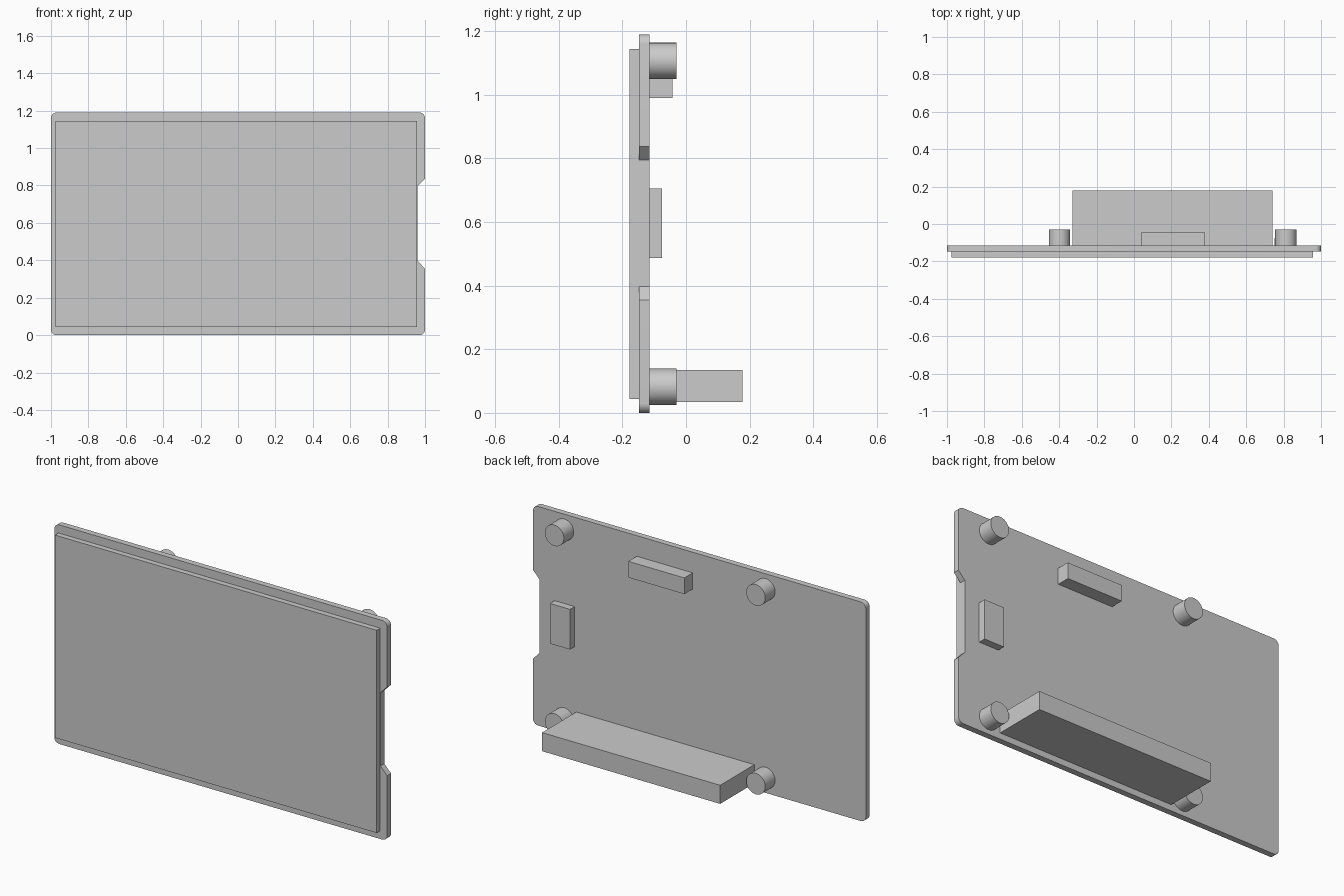
import bpy, bmesh, math

if "Cube" in bpy.data.objects:
    bpy.data.objects.remove(bpy.data.objects["Cube"])

BACK = -0.115   # rear face of the board
FRONT = -0.148  # front face of the board


def finish(name, bm, smooth=False):
    bmesh.ops.recalc_face_normals(bm, faces=bm.faces)
    mesh = bpy.data.meshes.new(name)
    bm.to_mesh(mesh)
    bm.free()
    ob = bpy.data.objects.new(name, mesh)
    bpy.context.collection.objects.link(ob)
    if smooth:
        bpy.ops.object.select_all(action='DESELECT')
        ob.select_set(True)
        bpy.context.view_layer.objects.active = ob
        bpy.ops.object.shade_smooth_by_angle(angle=math.radians(30))
    return ob


def box(name, x, y, z):
    bm = bmesh.new()
    bmesh.ops.create_cube(bm, size=1)
    for v in bm.verts:
        v.co = [lo + (c + 0.5) * (hi - lo) for c, (lo, hi) in zip(v.co, (x, y, z))]
    return finish(name, bm)


# Circuit board: rounded outline with a chamfered notch in the right edge
r, height = 0.03, 1.19
outline = []
corners = [(1 - r, r, -90), (1 - r, height - r, 0),
           (-1 + r, height - r, 90), (-1 + r, r, 180)]
for i, (cx, cz, start) in enumerate(corners):
    for k in range(9):
        a = math.radians(start + k * 90 / 8)
        outline.append((cx + r * math.cos(a), cz + r * math.sin(a)))
    if i == 0:
        outline += [(1, 0.355), (0.96, 0.397), (0.96, 0.795), (1, 0.837)]

bm = bmesh.new()
face = bm.faces.new([bm.verts.new((x, FRONT, z)) for x, z in outline])
ext = bmesh.ops.extrude_face_region(bm, geom=[face], use_keep_orig=True)
moved = [g for g in ext['geom'] if isinstance(g, bmesh.types.BMVert)]
bmesh.ops.translate(bm, verts=moved, vec=(0, BACK - FRONT, 0))
finish("circuit_board", bm, smooth=True)

# Display panel on the front
box("display_panel", (-0.975, 0.958), (-0.178, FRONT), (0.044, 1.145))

# Connectors on the back
box("pin_header", (-0.33, 0.74), (BACK, 0.178), (0.034, 0.135))
box("top_connector", (0.04, 0.377), (BACK, -0.043), (0.99, 1.078))
box("side_connector", (0.75, 0.87), (BACK, -0.075), (0.487, 0.705))

# Four round standoffs
for side, x in (("left", -0.398), ("right", 0.812)):
    for level, z in (("lower", 0.082), ("upper", 1.107)):
        bm = bmesh.new()
        bmesh.ops.create_cone(bm, cap_ends=True, segments=48, radius1=0.057,
                              radius2=0.057, depth=0.085)
        for v in bm.verts:
            v.co = (x + v.co.x, BACK + 0.0425 + v.co.z, z + v.co.y)
        finish(f"standoff_{level}_{side}", bm, smooth=True)
